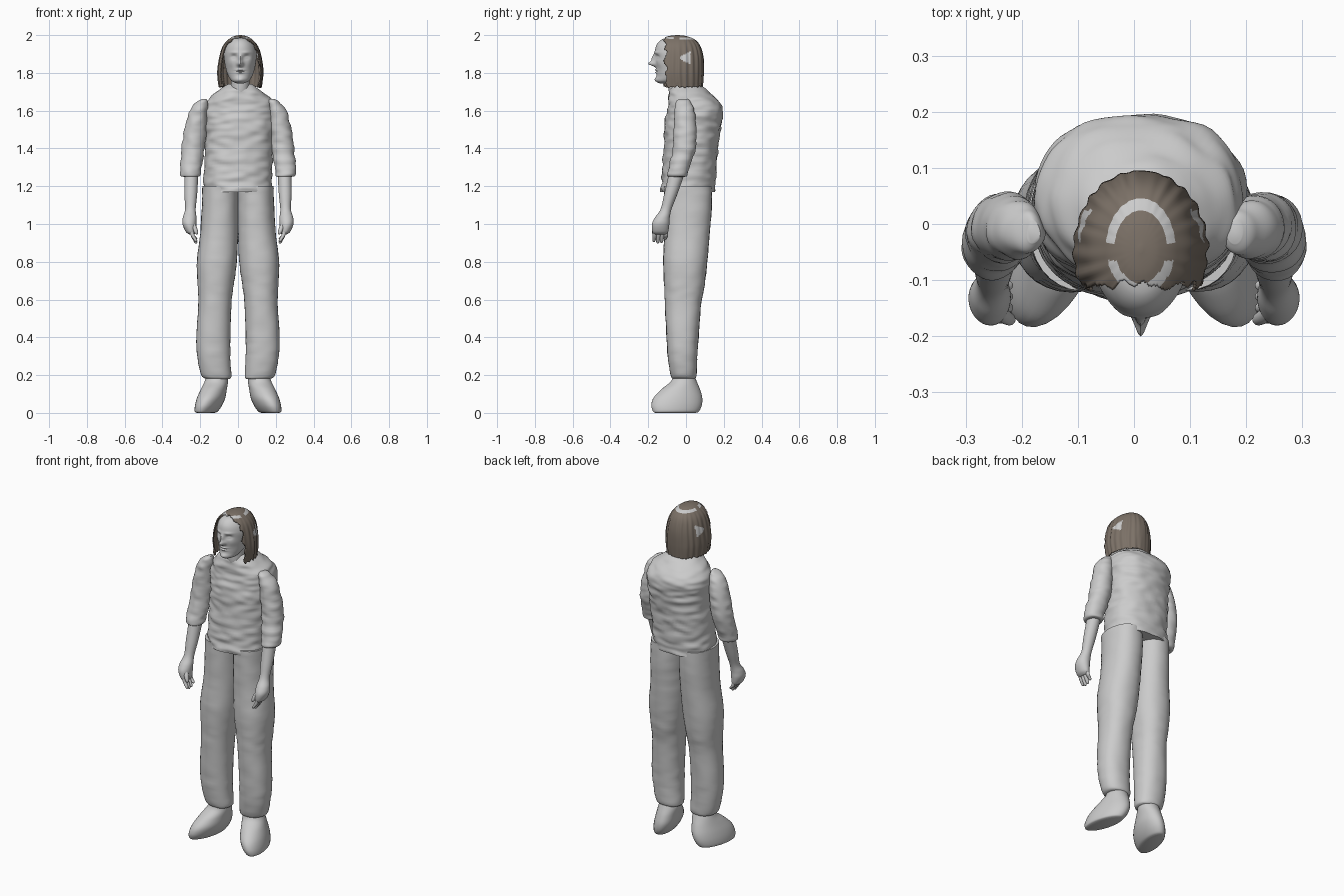
import bpy, bmesh, math
from mathutils import Vector, noise

cube = bpy.data.objects.get("Cube")
if cube:
    bpy.data.objects.remove(cube, do_unlink=True)


def material(name, rgb):
    mat = bpy.data.materials.new(name)
    mat.use_nodes = True
    mat.diffuse_color = (*rgb, 1)
    shader = next(n for n in mat.node_tree.nodes if n.type == "BSDF_PRINCIPLED")
    shader.inputs["Base Color"].default_value = (*rgb, 1)
    return mat


GREY = material("plain grey", (0.6, 0.6, 0.6))
BROWN = material("hair brown", (0.2, 0.165, 0.135))


def smooth_rings(rings, steps):
    """Pass a smooth curve through rings of (x, y, z, radius x, radius y)."""
    pts = [rings[0], *rings, rings[-1]]
    out = []
    for i in range(1, len(pts) - 2):
        for k in range(steps):
            t = k / steps
            ring = []
            for a, b, c, d in zip(*pts[i - 1:i + 3]):
                ring.append(b + t / 2 * (c - a + t * (2 * a - 5 * b + 4 * c - d
                                         + t * (3 * b - a - 3 * c + d))))
            out.append(ring)
    return out + [rings[-1]]


def loft(name, rings, mats=(GREY,), sides=32, steps=6, power=2, yaw=0,
         flip=1, warp=None, edit=None, angle=60):
    """Skin a stack of rounded rings, then warp its points and edit its faces."""
    bm = bmesh.new()
    loops = []
    for cx, cy, z, rx, ry in smooth_rings(rings, steps):
        loop = []
        for i in range(sides):
            a = math.tau * i / sides
            c, s = math.cos(a), math.sin(a)
            u = math.copysign(abs(c) ** (2 / power), c) * rx
            v = math.copysign(abs(s) ** (2 / power), s) * ry
            x = cx + u * math.cos(yaw) - v * math.sin(yaw)
            y = cy + u * math.sin(yaw) + v * math.cos(yaw)
            p = Vector((x * flip, y, z))
            if warp:
                p = warp(p, Vector((c, s, 0)))
            loop.append(bm.verts.new(p))
        loops.append(loop)
    for low, high in zip(loops, loops[1:]):
        for i in range(sides):
            j = (i + 1) % sides
            bm.faces.new((low[i], low[j], high[j], high[i]))
    bm.faces.new(loops[0])
    bm.faces.new(loops[-1])
    bmesh.ops.recalc_face_normals(bm, faces=bm.faces)
    if edit:
        edit(bm)
    mesh = bpy.data.meshes.new(name)
    bm.to_mesh(mesh)
    bm.free()
    obj = bpy.data.objects.new(name, mesh)
    bpy.context.collection.objects.link(obj)
    for mat in mats:
        mesh.materials.append(mat)
    bpy.ops.object.select_all(action="DESELECT")
    obj.select_set(True)
    bpy.context.view_layer.objects.active = obj
    bpy.ops.object.shade_smooth_by_angle(angle=math.radians(angle))
    return obj


def wrinkles(amount):
    """Cloth folds that run mostly sideways."""
    def warp(p, out):
        return p + out * amount * noise.noise(Vector((p.x * 14, p.y * 14, p.z * 34)))
    return warp


# Shirt body
loft("shirt_body", [
    (0, .01, 1.17, .178, .145), (0, .015, 1.25, .18, .142), (.005, .025, 1.4, .18, .145),
    (.01, .035, 1.52, .183, .15), (.01, .047, 1.6, .187, .148), (.01, .035, 1.66, .165, .13),
    (.01, .01, 1.71, .108, .098), (.01, 0, 1.74, .065, .065)],
    sides=64, steps=12, power=2.3, warp=wrinkles(.009))

# Neck
loft("neck", [(.012, -.02, 1.66, .058, .062), (.012, -.035, 1.72, .05, .058),
              (.012, -.035, 1.82, .05, .058)])

# Head, with the face pushed out and in by soft bumps: x, z, width, height, depth
MID = .012
FACE = [(0, 1.848, .014, .013, .036), (0, 1.875, .010, .022, .018),
        (.034, 1.884, .015, .011, -.013), (.034, 1.882, .010, .006, .007),
        (.032, 1.908, .022, .007, .005), (0, 1.815, .020, .005, .009),
        (0, 1.802, .018, .005, .008), (0, 1.809, .024, .003, -.005),
        (0, 1.765, .025, .014, .010), (.05, 1.85, .018, .02, .004)]


def sculpt_face(p, out):
    if out.y < 0:
        push = 0
        for x, z, w, h, depth in FACE:
            dx, dz = (abs(p.x - MID) - x) / w, (p.z - z) / h
            push += depth * math.exp(-dx * dx - dz * dz)
        p.y -= push * min(1, -out.y * 2)
    return p


loft("head", [
    (MID, -.11, 1.745, .02, .03), (MID, -.1, 1.757, .045, .055), (MID, -.075, 1.785, .064, .08),
    (MID, -.057, 1.82, .076, .1), (MID, -.05, 1.87, .085, .113), (MID, -.05, 1.91, .086, .115),
    (MID, -.05, 1.95, .074, .105), (MID, -.05, 1.978, .05, .076), (MID, -.05, 1.99, .015, .025)],
    sides=96, steps=10, warp=sculpt_face)


# Hair cap: open over the face, scalp showing in a top band and at the ears
def hair_grooves(p, out):
    a = math.atan2(out.y, out.x)
    ripple = math.sin(a * 24) * .002 + .003 * noise.noise(Vector((out.x * 8, out.y * 8, p.z * 6)))
    if p.z < 1.74:
        p.z += .012 * noise.noise(out * 9)
    return p + out * ripple * min(1, (2 - p.z) * 12)


def trim_hair(bm):
    gone = []
    for f in bm.faces:
        c = f.calc_center_median()
        jag = .02 * noise.noise(Vector((c.x * 40, 0, c.z * 25)))
        if c.y < -.108 + jag or len(f.verts) > 4 and c.z < 1.8:
            gone.append(f)
        band = math.hypot((c.x - MID) / .062, (c.y + .04) / .085)
        on_top = .76 < band < 1 and c.z > 1.9 and not -.065 < c.y < -.035
        at_ear = (abs(c.x - MID) > .07 and abs(c.y + .005) < .03
                  and abs(c.z - 1.88) < .02 + (c.y + .005) * .5)
        f.material_index = int(on_top or at_ear)
    bmesh.ops.delete(bm, geom=gone, context="FACES")


hair = loft("hair", [
    (MID, -.04, 1.725, .112, .13), (MID, -.045, 1.8, .12, .14), (MID, -.045, 1.88, .111, .138),
    (MID, -.045, 1.94, .093, .122), (MID, -.045, 1.975, .065, .094),
    (MID, -.045, 1.994, .034, .05), (MID, -.045, 2, .004, .006)],
    mats=(BROWN, GREY), sides=144, steps=12, warp=hair_grooves, edit=trim_hair)
shell = hair.modifiers.new("thickness", "SOLIDIFY")
shell.thickness = .006
shell.offset = -1

# Limbs, one set per side
for side, s in (("left", 1), ("right", -1)):
    loft(side + "_trouser_leg", [
        (.105, -.012, .18, .062, .058), (.115, -.013, .2, .08, .068), (.128, -.018, .3, .088, .078),
        (.13, -.018, .42, .09, .086), (.122, -.015, .58, .088, .096), (.118, -.008, .68, .096, .108),
        (.112, -.004, .8, .106, .117), (.1, .005, .95, .1, .12), (.095, .01, 1.08, .097, .126),
        (.094, .01, 1.2, .094, .128)],
        power=2.2, flip=s, warp=wrinkles(.003))
    loft(side + "_foot", [
        (.17, -.055, 0, .04, .11), (.168, -.053, .008, .055, .125), (.156, -.05, .04, .066, .137),
        (.142, -.043, .08, .07, .132), (.128, -.028, .125, .066, .104),
        (.115, -.012, .165, .062, .07), (.11, -.012, .2, .056, .055)],
        flip=s, yaw=math.radians(14))
    loft(side + "_sleeve", [
        (.25, -.05, 1.25, .03, .035), (.252, -.045, 1.256, .051, .053), (.25, -.036, 1.3, .056, .056),
        (.238, -.01, 1.4, .06, .06), (.226, -.005, 1.5, .058, .06), (.208, -.008, 1.6, .047, .052),
        (.19, -.014, 1.645, .03, .037), (.18, -.015, 1.662, .012, .02)],
        steps=8, flip=s, warp=wrinkles(.007))
    loft(side + "_forearm_and_palm", [
        (.247, -.048, 1.27, .037, .042), (.25, -.08, 1.16, .034, .035), (.252, -.105, 1.08, .028, .029),
        (.256, -.125, 1.035, .036, .039), (.257, -.134, 1, .037, .046),
        (.25, -.136, .96, .027, .042), (.245, -.136, .945, .014, .03)], flip=s)
    for i, tip in enumerate((.905, .897, .9, .915)):
        y = -.166 + i * .02
        loft(f"{side}_finger_{i + 1}", [
            (.222, y - .004, tip, .004, .004), (.225, y - .003, tip + .01, .009, .009),
            (.24, y, .94, .011, .011), (.25, y, .975, .011, .011)], sides=12, flip=s)
    loft(side + "_thumb", [
        (.218, -.172, .945, .004, .004), (.222, -.17, .957, .011, .011),
        (.232, -.163, .985, .013, .013), (.25, -.145, 1.02, .013, .014)], sides=12, flip=s)
